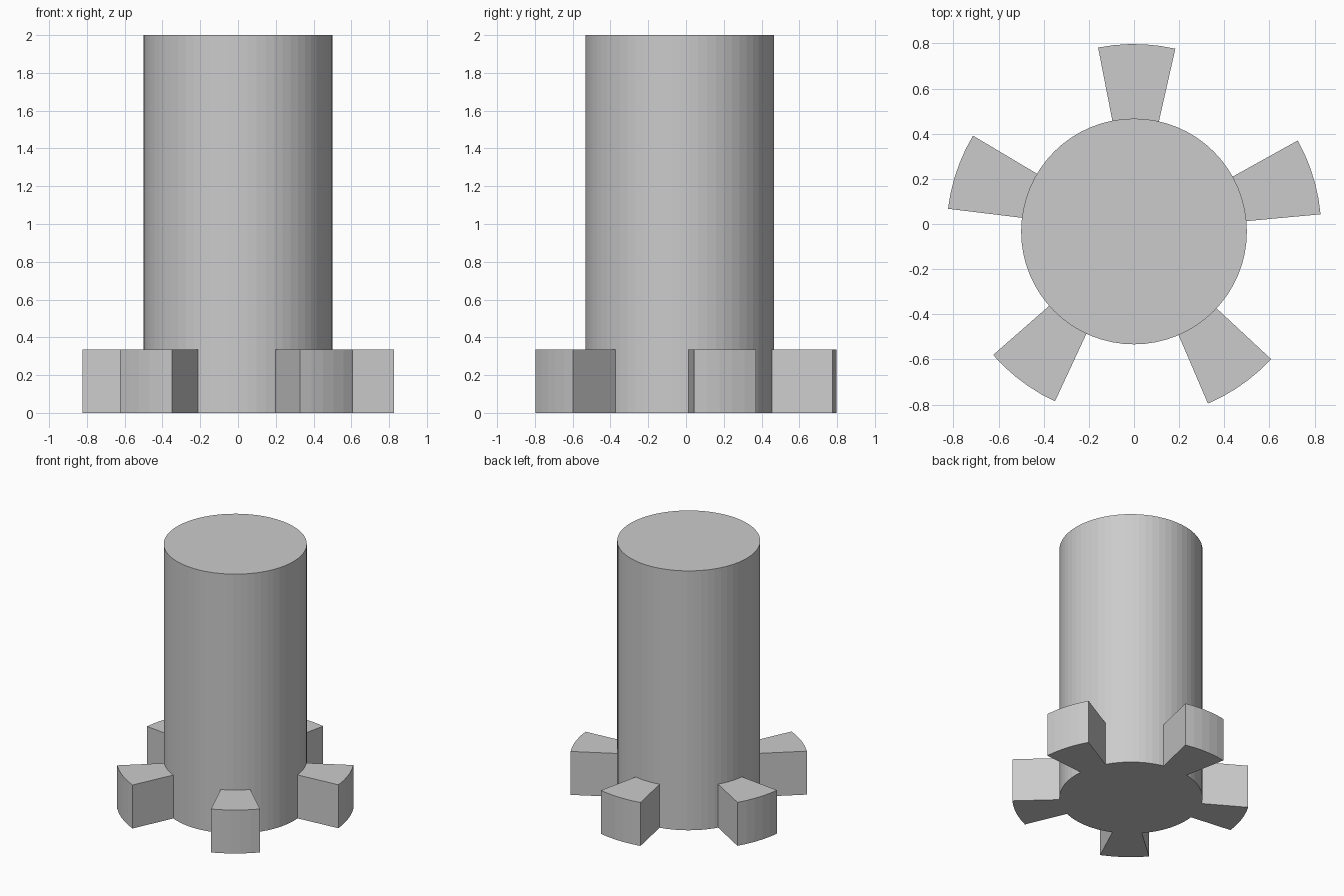
import bpy, bmesh
from math import radians, cos, sin, pi

cube = bpy.data.objects.get("Cube")
if cube:
    bpy.data.objects.remove(cube, do_unlink=True)

CENTRE = (0, -0.033, 0)
SHAFT_R, TOOTH_R = 0.5, 0.83
SHAFT_H, TOOTH_H = 2.0, 0.335

grey = bpy.data.materials.new("light_grey")
grey.use_nodes = True
colour = (0.6, 0.6, 0.6, 1)
grey.diffuse_color = colour
grey.node_tree.nodes["Principled BSDF"].inputs["Base Color"].default_value = colour


def arc(radius, start, end, steps):
    """Points along an arc, both ends included."""
    angles = [start + (end - start) * i / steps for i in range(steps + 1)]
    return [(radius * cos(a), radius * sin(a)) for a in angles]


def extrude_outline(name, outline, height):
    """Solid prism standing on the ground."""
    bm = bmesh.new()
    base = bm.faces.new([bm.verts.new((x, y, 0)) for x, y in outline])
    top = bmesh.ops.extrude_face_region(bm, geom=[base], use_keep_orig=True)["geom"]
    bmesh.ops.translate(bm, vec=(0, 0, height),
                        verts=[v for v in top if isinstance(v, bmesh.types.BMVert)])
    bmesh.ops.recalc_face_normals(bm, faces=bm.faces)
    mesh = bpy.data.meshes.new(name)
    bm.to_mesh(mesh)
    bm.free()
    mesh.materials.append(grey)
    obj = bpy.data.objects.new(name, mesh)
    obj.location = CENTRE
    bpy.context.collection.objects.link(obj)
    return obj


# Tall round shaft
extrude_outline("shaft", arc(SHAFT_R, 0, 2 * pi, 64)[:-1], SHAFT_H)

# Five wedge teeth around the foot
half = radians(11.9)
for i in range(5):
    mid = radians(17.15 + 72 * i)
    outline = (arc(TOOTH_R, mid - half, mid + half, 5)
               + arc(SHAFT_R - 0.002, mid + half, mid - half, 5))
    extrude_outline(f"tooth_{i + 1}", outline, TOOTH_H)
